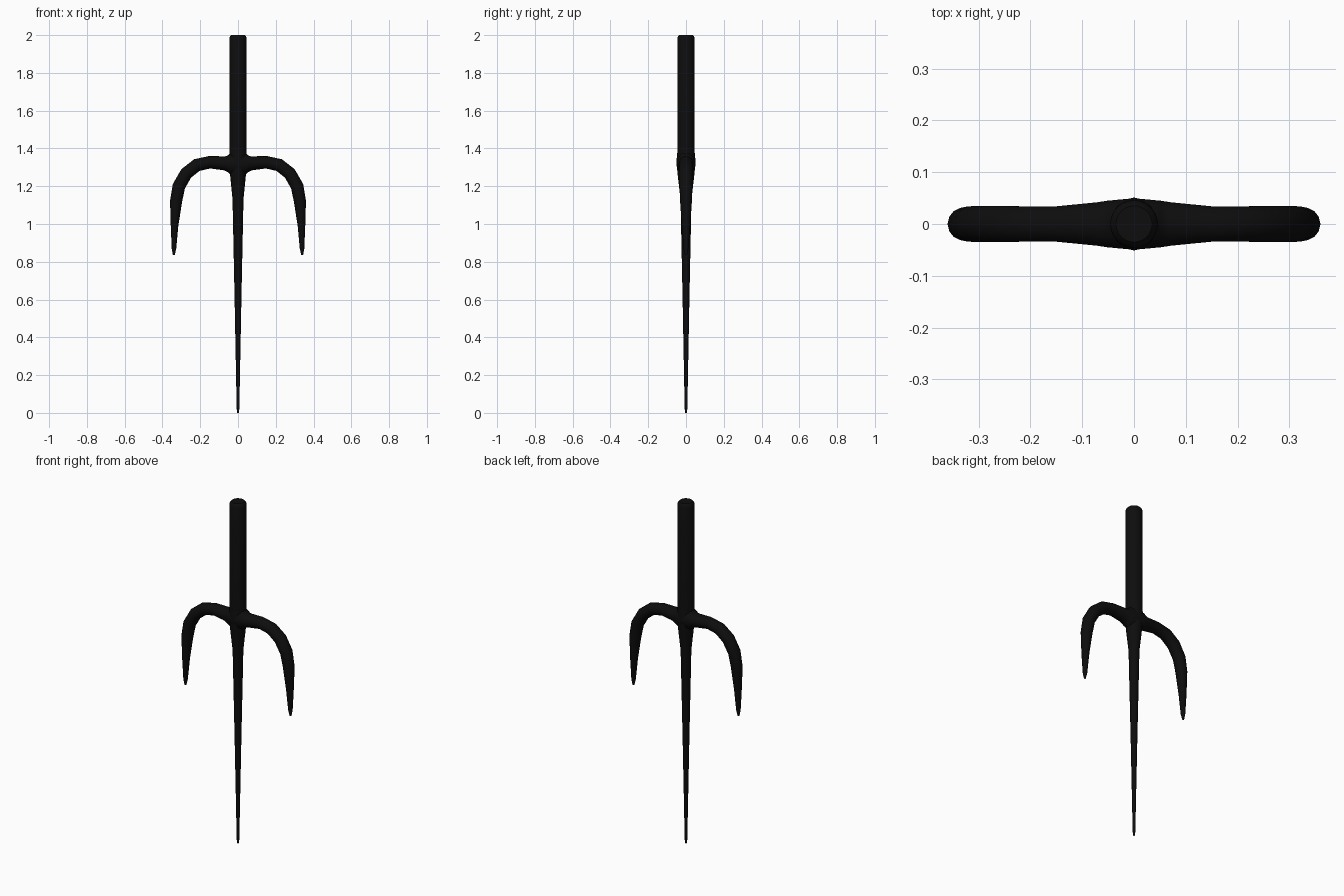
import bpy, bmesh, math
from mathutils import Vector

if "Cube" in bpy.data.objects:
    bpy.data.objects.remove(bpy.data.objects["Cube"])

iron = bpy.data.materials.new("black iron")
iron.diffuse_color = (0.004, 0.004, 0.004, 1)
iron.use_nodes = True
iron.node_tree.nodes["Principled BSDF"].inputs["Base Color"].default_value = iron.diffuse_color


def sweep(name, stations, sides, cap_start=True, mirror=False):
    """Tube along a path in the XZ plane; station = (x, z, in-plane radius, y radius)."""
    bm = bmesh.new()
    pts = [Vector((s[0], 0, s[1])) for s in stations]
    rings = []
    for i, (x, z, a, b) in enumerate(stations):
        t = (pts[min(i + 1, len(pts) - 1)] - pts[max(i - 1, 0)]).normalized()
        n = Vector((t.z, 0, -t.x))
        ring = []
        for k in range(sides):
            ang = 2 * math.pi * k / sides
            ring.append(bm.verts.new(pts[i] + n * a * math.cos(ang)
                                     + Vector((0, b * math.sin(ang), 0))))
        rings.append(ring)
    for r, q in zip(rings, rings[1:]):
        for k in range(sides):
            j = (k + 1) % sides
            bm.faces.new((r[k], r[j], q[j], q[k]))
    if cap_start:
        bm.faces.new(rings[0])
    bm.faces.new(rings[-1])
    bmesh.ops.recalc_face_normals(bm, faces=bm.faces)
    # an open start can confuse the outward test: check against the tip cap
    bm.faces.ensure_lookup_table()
    tip = bm.faces[-1]
    if tip.normal.dot(pts[-1] - pts[-2]) < 0:
        bmesh.ops.reverse_faces(bm, faces=bm.faces)
    me = bpy.data.meshes.new(name)
    bm.to_mesh(me)
    bm.free()
    me.materials.append(iron)
    ob = bpy.data.objects.new(name, me)
    bpy.context.collection.objects.link(ob)
    if mirror:
        m = ob.modifiers.new("mirror", 'MIRROR')
        m.use_clip = True
    bpy.ops.object.select_all(action='DESELECT')
    ob.select_set(True)
    bpy.context.view_layer.objects.active = ob
    bpy.ops.object.shade_smooth_by_angle(angle=math.radians(40))
    return ob


# round grip with a softened pommel edge
sweep("handle", [(0, z, r, r) for z, r in [
    (1.33, 0.046), (1.38, 0.046), (1.98, 0.046), (1.992, 0.043), (2.0, 0.035)]], 24)

# long tapering central spike
sweep("blade", [(0, z, a, b) for z, a, b in [
    (1.38, 0.046, 0.046), (1.33, 0.046, 0.051), (1.26, 0.042, 0.044),
    (1.13, 0.029, 0.029), (0.6, 0.018, 0.018), (0.02, 0.007, 0.007),
    (0.0, 0.004, 0.004)]], 16)

# curved side prongs, flaring into the shaft
sweep("side_prongs", [
    (0.0, 1.32, 0.062, 0.051), (0.042, 1.32, 0.058, 0.047),
    (0.052, 1.32, 0.045, 0.046), (0.07, 1.321, 0.037, 0.043),
    (0.15, 1.327, 0.033, 0.035), (0.218, 1.312, 0.034, 0.035),
    (0.274, 1.268, 0.034, 0.036), (0.313, 1.2, 0.034, 0.035),
    (0.328, 1.12, 0.032, 0.032), (0.336, 0.99, 0.020, 0.023),
    (0.339, 0.87, 0.012, 0.013), (0.34, 0.835, 0.005, 0.005)],
    14, cap_start=False, mirror=True)
